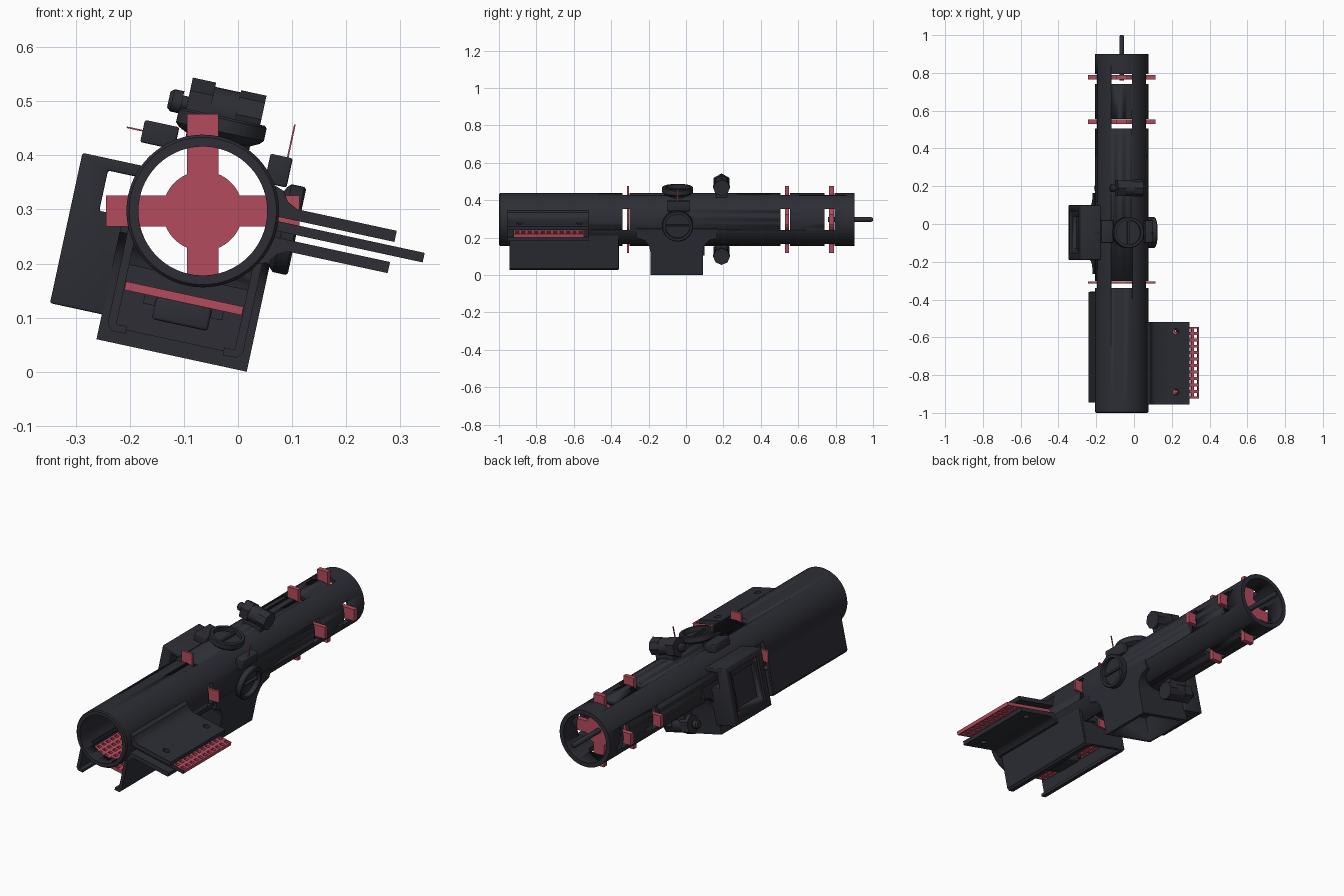
import bpy, bmesh, math
from mathutils import Matrix, Vector

if "Cube" in bpy.data.objects:
    bpy.data.objects.remove(bpy.data.objects["Cube"])


def material(name, rgb):
    m = bpy.data.materials.new(name)
    m.use_nodes = True
    m.diffuse_color = (*rgb, 1)
    node = next(n for n in m.node_tree.nodes if n.type == 'BSDF_PRINCIPLED')
    node.inputs["Base Color"].default_value = (*rgb, 1)
    return m


DARK = material("charcoal", (0.026, 0.027, 0.035))
RED = material("muted red", (0.45, 0.07, 0.11))

# Everything is built around the tube axis; most parts are rolled about it
STRAIGHT = Matrix.Translation((-0.065, 0, 0.297))
ROLLED = STRAIGHT @ Matrix.Rotation(math.radians(12.2), 4, 'Y')
ALONG_X = Matrix.Rotation(math.radians(90), 4, 'Y')
ALONG_Y = Matrix.Rotation(math.radians(-90), 4, 'X')


def finish(bm, name, mat, frame):
    bmesh.ops.recalc_face_normals(bm, faces=bm.faces)
    bm.transform(frame)
    mesh = bpy.data.meshes.new(name)
    bm.to_mesh(mesh)
    bm.free()
    mesh.materials.append(mat)
    ob = bpy.data.objects.new(name, mesh)
    bpy.context.collection.objects.link(ob)
    activate(ob)
    bpy.ops.object.shade_smooth_by_angle(angle=math.radians(35))
    return ob


def activate(ob):
    bpy.ops.object.select_all(action='DESELECT')
    ob.select_set(True)
    bpy.context.view_layer.objects.active = ob


def prism(name, pts, lo, hi, axis='Y', mat=DARK, frame=ROLLED, bevel=0):
    """Extrude a profile along Y (points are x, z) or X (points are y, z)."""
    bm = bmesh.new()
    place = (lambda a, b: (a, lo, b)) if axis == 'Y' else (lambda a, b: (lo, a, b))
    face = bm.faces.new([bm.verts.new(place(a, b)) for a, b in pts])
    move = Vector((0, hi - lo, 0)) if axis == 'Y' else Vector((hi - lo, 0, 0))
    new = bmesh.ops.extrude_face_region(bm, geom=[face])
    bmesh.ops.translate(bm, vec=move, verts=[v for v in new['geom'] if isinstance(v, bmesh.types.BMVert)])
    if bevel:
        bmesh.ops.bevel(bm, geom=list(bm.edges), offset=bevel, segments=3, profile=0.5, affect='EDGES')
    return finish(bm, name, mat, frame)


def box(name, x, y, z, mat=DARK, frame=ROLLED, bevel=0):
    pts = [(x[0], z[0]), (x[1], z[0]), (x[1], z[1]), (x[0], z[1])]
    return prism(name, pts, y[0], y[1], 'Y', mat, frame, bevel)


def lathe(name, profile, turn, mat=DARK, frame=ROLLED, steps=64):
    bm = bmesh.new()
    vs = [bm.verts.new((r, 0, h)) for r, h in profile]
    es = [bm.edges.new(p) for p in zip(vs, vs[1:])]
    bmesh.ops.spin(bm, geom=vs + es, cent=(0, 0, 0), axis=(0, 0, 1), angle=math.tau, steps=steps)
    bmesh.ops.remove_doubles(bm, verts=bm.verts, dist=0.0001)
    return finish(bm, name, mat, frame @ turn)


def rod(name, r, lo, hi, turn, mat=DARK, frame=ROLLED, steps=48):
    return lathe(name, [(0, lo), (r, lo), (r, hi), (0, hi)], turn, mat, frame, steps)


def cut(ob, *cutters):
    activate(ob)
    for c in cutters:
        c.hide_render = True
        mod = ob.modifiers.new("cut", 'BOOLEAN')
        mod.operation, mod.solver, mod.object = 'DIFFERENCE', 'EXACT', c
        bpy.ops.object.modifier_apply(modifier=mod.name)
        bpy.data.objects.remove(c)


def perfboard(name, x, y, z, pitch=0.034):
    """Thin board with a regular grid of square holes."""
    bm = bmesh.new()
    nx, ny = round((x[1] - x[0]) / pitch), round((y[1] - y[0]) / pitch)
    bmesh.ops.create_grid(bm, x_segments=nx, y_segments=ny, size=0.5)
    bm.transform(Matrix.Translation(((x[0] + x[1]) / 2, (y[0] + y[1]) / 2, z[0]))
                 @ Matrix.Diagonal((x[1] - x[0], y[1] - y[0], 1, 1)))
    cells = list(bm.faces)
    bmesh.ops.inset_individual(bm, faces=cells, thickness=pitch * 0.32)
    bmesh.ops.delete(bm, geom=cells, context='FACES')
    new = bmesh.ops.extrude_face_region(bm, geom=list(bm.faces))
    bmesh.ops.translate(bm, vec=(0, 0, z[1] - z[0]),
                        verts=[v for v in new['geom'] if isinstance(v, bmesh.types.BMVert)])
    return finish(bm, name, RED, ROLLED)


# Main tube, slotted for the cross supports and opened below at the front
tube = lathe("main_tube", [(0.119, -1), (0.136, -1), (0.141, -0.994), (0.141, 0.9),
                           (0.119, 0.9), (0.119, -1)], ALONG_Y, steps=80)
CROSSES = [(-0.316, -0.305), (0.53, 0.552), (0.765, 0.79)]
for lo, hi in CROSSES:
    slot = (lo - 0.024, hi + 0.004)
    cut(tube, box("slot_cutter", (-0.055, 0.055), slot, (-0.2, 0.2), frame=STRAIGHT),
        box("slot_cutter", (-0.2, 0.2), slot, (-0.055, 0.055), frame=STRAIGHT))
cut(tube, box("floor_cutter", (-0.085, 0.085), (-0.93, -0.4), (-0.2, -0.08)))

# Cross supports: a hub with four arms
for i, (lo, hi) in enumerate(CROSSES):
    a, w, n = 0.179, 0.029, 8
    outline = []
    for k in range(4):
        turn = Matrix.Rotation(k * math.pi / 2, 2)
        start = math.asin(w / 0.074)
        arc = [start + (math.pi / 2 - 2 * start) * j / n for j in range(n + 1)]
        pts = [(a, -w), (a, w)] + [(0.074 * math.cos(t), 0.074 * math.sin(t)) for t in arc]
        outline += [tuple(turn @ Vector(p)) for p in pts]
    prism(f"cross_support_{i + 1}", outline, lo, hi, mat=RED, frame=STRAIGHT)

# Rear rod
lathe("rear_rod", [(0, 0.76), (0.013, 0.76), (0.013, 0.99), (0.008, 1), (0, 1)],
      ALONG_Y, frame=STRAIGHT, steps=24)

# Central housing with flared shoulders, hollow from below
housing = prism("central_housing", [
    (-0.19, -0.273), (-0.19, -0.15), (-0.197, -0.115), (-0.22, -0.085), (-0.265, -0.07), (-0.265, -0.02),
    (0.165, -0.02), (0.165, -0.07), (0.12, -0.085), (0.097, -0.115), (0.09, -0.15), (0.09, -0.273)],
    -0.142, 0.142, 'X')
cut(housing, rod("bore_cutter", 0.13, -0.5, 0.5, ALONG_Y),
    box("underside_cutter", (-0.122, 0.122), (-0.17, 0.07), (-0.3, -0.155)))

# Side display housing with a stepped window
side = prism("side_housing", [
    (-0.24, 0.058), (-0.122, 0.058), (-0.122, 0.036), (-0.187, 0.036), (-0.187, -0.04),
    (-0.13, -0.04), (-0.13, -0.226), (-0.24, -0.226)], -0.19, 0.1, bevel=0.004)
cut(side, box("window_cutter", (-0.3, -0.228), (-0.155, 0.065), (-0.195, 0.028)),
    box("window_cutter", (-0.3, -0.21), (-0.13, 0.04), (-0.165, 0.0)))
for y, z in ((-0.14, 0.012), (0.05, -0.18)):
    box("window_stud", (-0.234, -0.226), (y - 0.006, y + 0.006), (z - 0.006, z + 0.006), RED)

# Adjustment turrets on top and on the left side
TURRET = [(0, 0.125), (0.06, 0.125), (0.06, 0.135), (0.076, 0.143), (0.083, 0.15), (0.083, 0.174),
          (0.079, 0.178), (0.066, 0.178), (0.066, 0.155), (0, 0.155)]
AT = Matrix.Translation((0, -0.045, 0))
lathe("top_turret", TURRET, AT)
lathe("left_turret", TURRET, AT @ ALONG_X)
for name, turn in (("top", AT), ("left", AT @ ALONG_X)):
    box(name + "_turret_grip", (-0.005, 0.005), (-0.062, 0.062), (0.15, 0.168), frame=ROLLED @ turn)

# Sensor blocks with thin pins beside the turrets
box("top_sensor", (-0.14, -0.075), (-0.1, 0.02), (0.1, 0.142), bevel=0.004)
box("left_sensor", (0.1, 0.142), (-0.1, 0.02), (0.075, 0.13), bevel=0.004)
box("top_pin", (-0.17, -0.1), (-0.05, -0.044), (0.12, 0.123), RED)
box("left_pin", (0.131, 0.134), (-0.05, -0.044), (0.1, 0.192), RED)

# Clamp knobs above and below the tube
for name, s in (("upper", 1), ("lower", -1)):
    at = Matrix.Translation((0, 0.19, s * 0.188)) @ ALONG_X
    rod(name + "_clamp_nut", 0.049, -0.07, -0.026, at, steps=6)
    rod(name + "_clamp_body", 0.041, -0.026, 0.022, at, steps=32)
    rod(name + "_clamp_cap", 0.045, 0.022, 0.07, at, steps=8)
    lathe(name + "_clamp_button", [(0, -0.105), (0.015, -0.105), (0.021, -0.098), (0.021, -0.08),
                                   (0.013, -0.08), (0.013, -0.06), (0, -0.06)], at, steps=24)
    box(name + "_clamp_foot", (-0.05, 0.05), (0.16, 0.22), tuple(sorted((s * 0.125, s * 0.17))))

# Lower tray: two walls with inward feet and a closed back
for name, s in (("right", -1), ("left", 1)):
    wall = [(0.128, -0.055), (0.128, -0.24), (0.118, -0.252), (0.092, -0.252), (0.092, -0.238),
            (0.112, -0.238), (0.112, -0.085)]
    prism(name + "_tray_wall", [(s * x, z) for x, z in wall], -0.945, -0.36)
box("tray_back", (-0.12, 0.12), (-0.375, -0.358), (-0.245, -0.125))
perfboard("tray_board", (-0.111, 0.111), (-0.92, -0.4), (-0.173, -0.157))
box("tray_connector", (-0.05, 0.055), (-0.75, -0.6), (-0.215, -0.173), bevel=0.006)
for x in (-0.06, 0.065):
    box("connector_lug", (x - 0.012, x + 0.012), (-0.74, -0.61), (-0.19, -0.173))

# Side bracket: two plates with flared roots and screw holes
for name, s in (("upper", 1), ("lower", -1)):
    pts = [(0.118, 0.075), (0.138, 0.068), (0.15, 0.05), (0.17, 0.04), (0.358, 0.04),
           (0.358, 0.019), (0.125, 0.019)]
    plate = prism(name + "_side_plate", [(x, s * z) for x, z in pts], -0.955, -0.52)
    cut(plate, *[rod("screw_cutter", 0.016, -0.2, 0.2, Matrix.Translation((0.285, y, 0)), steps=20)
                 for y in (-0.89, -0.57)])
perfboard("side_board", (0.14, 0.417), (-0.92, -0.545), (-0.007, 0.011))
box("side_board_end", (0.13, 0.417), (-0.925, -0.92), (-0.007, 0.011))
